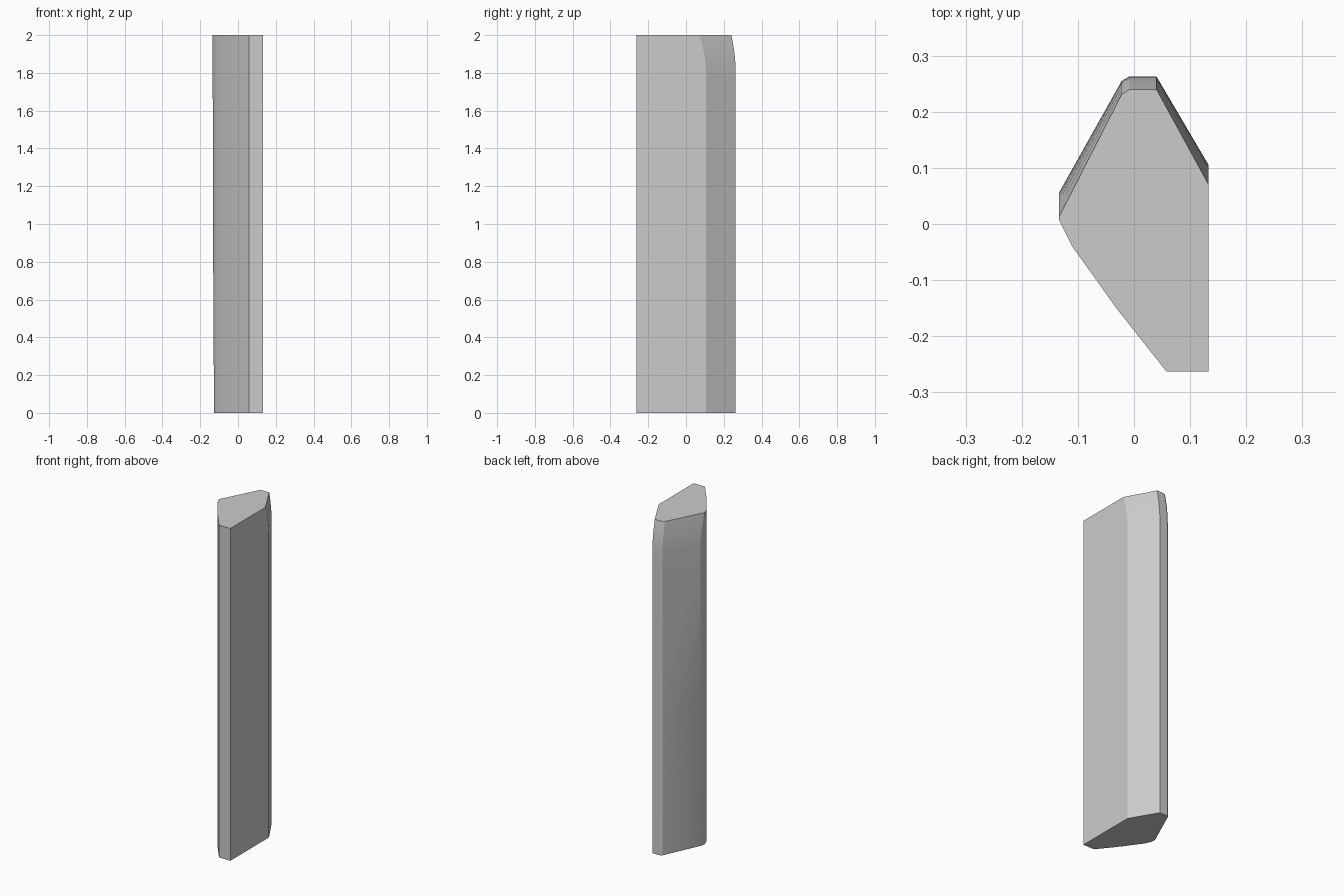
import bpy
import bmesh
import math

cube = bpy.data.objects.get("Cube")
if cube:
    bpy.data.objects.remove(cube, do_unlink=True)

# One plain grey
grey = bpy.data.materials.new("light grey")
grey.use_nodes = True
colour = (0.6, 0.6, 0.6, 1)
grey.diffuse_color = colour
grey.node_tree.nodes["Principled BSDF"].inputs["Base Color"].default_value = colour

# Cross-section parts: the fixed front, and the back edge at its full and crowned size
front = [(-0.11, -0.04), (-0.03, -0.152), (0.058, -0.263), (0.133, -0.263)]
full_back = [(0.133, 0.105), (0.04, 0.263), (-0.008, 0.263), (-0.022, 0.255), (-0.134, 0.055), (-0.134, 0.01)]
crown_back = [(0.133, 0.07), (0.04, 0.24), (-0.008, 0.24), (-0.022, 0.231), (-0.134, 0.012), (-0.134, 0.008)]
foot_back = full_back[:4] + [(-0.127, 0.025), (-0.127, 0.0)]


def blend(a, b, t):
    return [(p[0] + (q[0] - p[0]) * t, p[1] + (q[1] - p[1]) * t) for p, q in zip(a, b)]


# Rings from the foot up; the back edge curves inward near the top
levels = [(0, foot_back), (0.9, blend(foot_back, full_back, 0.7)), (1.8, full_back)]
steps = 5
for i in range(1, steps + 1):
    t = i / steps
    levels.append((1.8 + 0.2 * t, blend(full_back, crown_back, t ** 2)))

bm = bmesh.new()
rings = [[bm.verts.new((x, y, z)) for x, y in front + back] for z, back in levels]
for low, high in zip(rings, rings[1:]):
    for i in range(len(low)):
        j = (i + 1) % len(low)
        bm.faces.new((low[i], low[j], high[j], high[i]))
bm.faces.new(rings[0][::-1])
bm.faces.new(rings[-1])
bmesh.ops.recalc_face_normals(bm, faces=bm.faces)

mesh = bpy.data.meshes.new("bevelled_post")
bm.to_mesh(mesh)
bm.free()
mesh.materials.append(grey)
post = bpy.data.objects.new("bevelled_post", mesh)
bpy.context.collection.objects.link(post)

# Smooth the curved back, keep the corners crisp
bpy.ops.object.select_all(action="DESELECT")
post.select_set(True)
bpy.context.view_layer.objects.active = post
bpy.ops.object.shade_smooth_by_angle(angle=math.radians(28))
